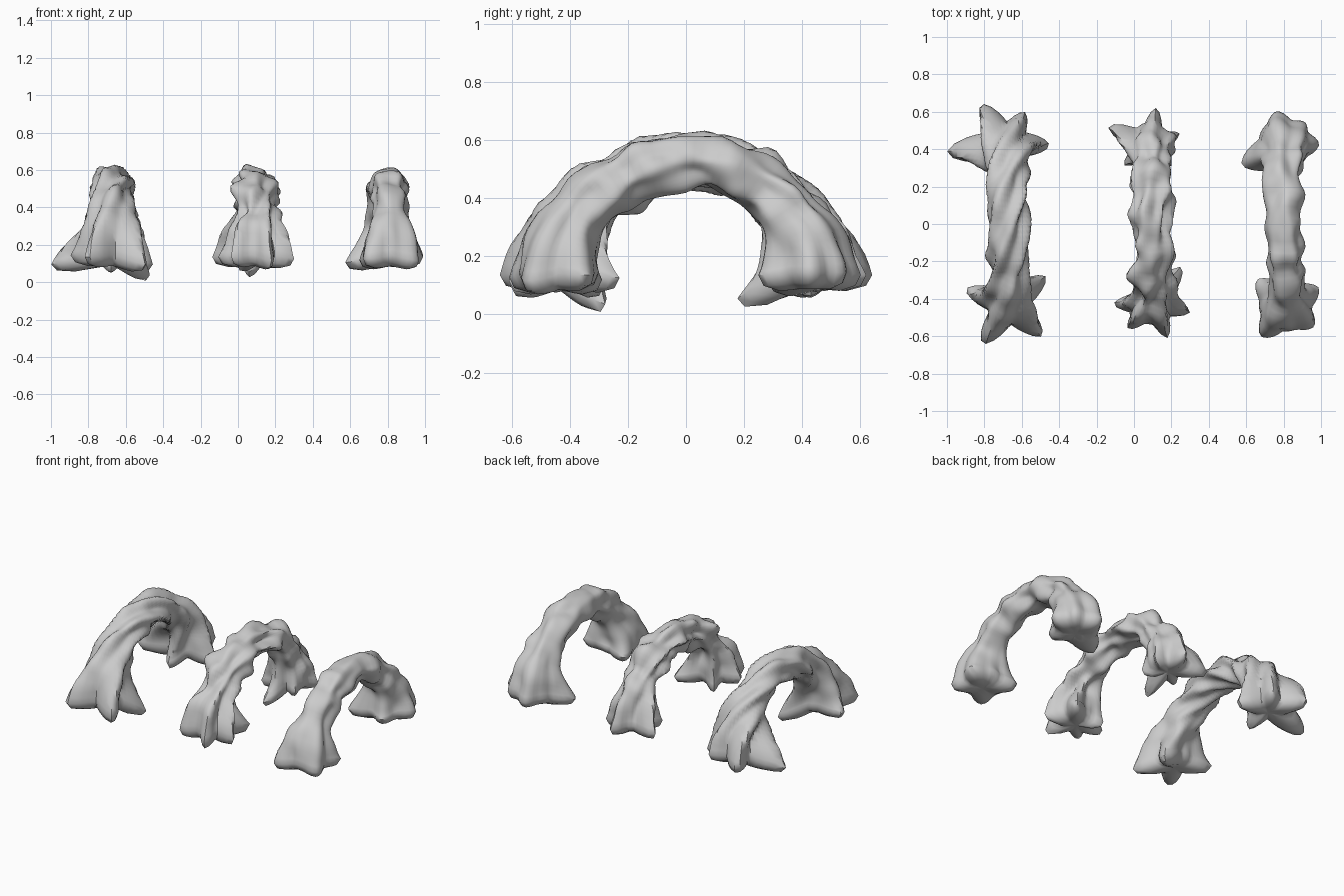
import bpy, bmesh, math
from mathutils import Vector, noise

if "Cube" in bpy.data.objects:
    bpy.data.objects.remove(bpy.data.objects["Cube"])

SEG, STEPS = 48, 52
R0 = 0.09  # thickness of the arch


def ang_diff(a, b):
    return (a - b + math.pi) % (2 * math.pi) - math.pi


def root_arch(name, front, back, lobes, amp, twist, width, web, lump, wide, reach_up):
    """Sweep a lobed ring along a half ellipse, flaring into claws at both feet."""
    feet = []
    for sign, (cx, cy, tips) in ((-1, front), (1, back)):
        claws = [(math.atan2(sign * (ty - cy), tx - cx),
                  math.hypot(tx - cx, ty - cy), tz) for tx, ty, tz in tips]
        feet.append((sign, cx, abs(cy), claws))

    def ring(phi, scale=1.0, drop=0.0):
        sign, _, _, claws = feet[0] if phi < 0 else feet[1]
        mix = (phi / (math.pi / 2) + 1) / 2
        cx = feet[0][1] * (1 - mix) + feet[1][1] * mix
        span = feet[0][2] * (1 - mix) + feet[1][2] * mix
        c = Vector((cx, span * math.sin(phi), 0.15 + 0.373 * math.cos(phi)))
        n = Vector((0, math.sin(phi), math.cos(phi)))
        delta = phi - sign * math.pi / 2
        d = abs(delta) / (math.pi / 2)
        flare = max(0.0, 1 - d / reach_up) ** 1.3
        pts = []
        for i in range(SEG):
            a = 2 * math.pi * i / SEG
            # twisted strands of the arch
            wave = 1 - 2 * abs(math.sin(lobes * (a - twist * phi) / 2)) ** 1.4
            r = R0 + amp * wave * (1 - flare)
            # claws of the foot
            best, sag = 0.0, 0.0
            for ca, length, tz in claws:
                shift = twist * delta * abs(delta) * 0.7
                g = math.exp(-(abs(ang_diff(a, ca + shift)) / width) ** 1.5)
                reach = (length - R0) * g
                if reach > best:
                    best, sag = reach, (tz - 0.115) * g
            r += flare * max(best, web)
            side = wide + (1 - wide) * flare
            v = Vector((math.cos(a) * side, 0, 0)) + n * math.sin(a)
            p = c + v * r * scale
            p += v * lump * noise.noise(p * 9 + Vector((3, 7, 1))) * (1 - 0.7 * flare)
            p.z += sag * flare ** 1.5 * scale - drop
            pts.append(p)
        return pts, c - Vector((0, 0, drop))

    h = math.pi / 2
    caps = [(0.28, 0.06), (0.6, 0.06), (0.9, 0.038)]
    rings = [ring(-h, s, d) for s, d in caps]
    rings += [ring(-h + math.pi * i / STEPS) for i in range(STEPS + 1)]
    rings += [ring(h, s, d) for s, d in reversed(caps)]

    bm = bmesh.new()
    loops = [[bm.verts.new(p) for p in pts] for pts, _ in rings]
    for a, b in zip(loops, loops[1:]):
        for i in range(SEG):
            j = (i + 1) % SEG
            bm.faces.new((a[i], a[j], b[j], b[i]))
    for loop, centre in ((loops[0], rings[0][1]), (loops[-1], rings[-1][1])):
        tip = bm.verts.new(centre)
        for i in range(SEG):
            bm.faces.new((loop[i], loop[(i + 1) % SEG], tip))
    bmesh.ops.recalc_face_normals(bm, faces=bm.faces)
    mesh = bpy.data.meshes.new(name)
    bm.to_mesh(mesh)
    bm.free()
    obj = bpy.data.objects.new(name, mesh)
    bpy.context.collection.objects.link(obj)
    bpy.ops.object.select_all(action='DESELECT')
    obj.select_set(True)
    bpy.context.view_layer.objects.active = obj
    bpy.ops.object.shade_smooth_by_angle(angle=math.radians(50))
    return obj


# each foot: centre x, centre y, claw tips (x, y, lowest z)
# left arch: strongly twisted with long claws
root_arch("left_root_arch",
          (-0.67, -0.43, [(-0.81, -0.64, 0.10), (-0.49, -0.60, 0.06),
                          (-0.90, -0.35, 0.11), (-0.47, -0.28, 0.0)]),
          (-0.68, 0.43, [(-0.82, 0.64, 0.10), (-1.0, 0.38, 0.06),
                         (-0.45, 0.42, 0.06), (-0.58, 0.60, 0.12),
                         (-0.68, 0.24, 0.05)]),
          5, 0.016, -2.0, 0.43, 0.02, 0.025, 1.12, 0.6)

# middle arch: many short points
root_arch("middle_root_arch",
          (0.10, -0.42, [(-0.11, -0.43, 0.10), (0.30, -0.47, 0.09),
                         (0.18, -0.61, 0.08), (0.26, -0.23, 0.09),
                         (-0.03, -0.56, 0.10), (0.0, -0.28, 0.06)]),
          (0.09, 0.42, [(-0.14, 0.52, 0.10), (0.12, 0.62, 0.10),
                        (0.25, 0.49, 0.09), (0.20, 0.30, 0.08),
                        (-0.06, 0.31, 0.09), (0.06, 0.18, 0.02)]),
          6, 0.012, -0.9, 0.34, 0.03, 0.05, 1.12, 0.5)

# right arch: smoother with blunt feet
root_arch("right_root_arch",
          (0.81, -0.44, [(0.68, -0.60, 0.09), (0.97, -0.55, 0.08),
                         (0.99, -0.34, 0.10), (0.66, -0.30, 0.08)]),
          (0.80, 0.42, [(0.76, 0.60, 0.10), (0.92, 0.54, 0.11),
                        (0.99, 0.43, 0.11), (0.58, 0.32, 0.07),
                        (0.87, 0.25, 0.10)]),
          5, 0.007, 0.7, 0.62, 0.05, 0.04, 1.04, 0.52)
